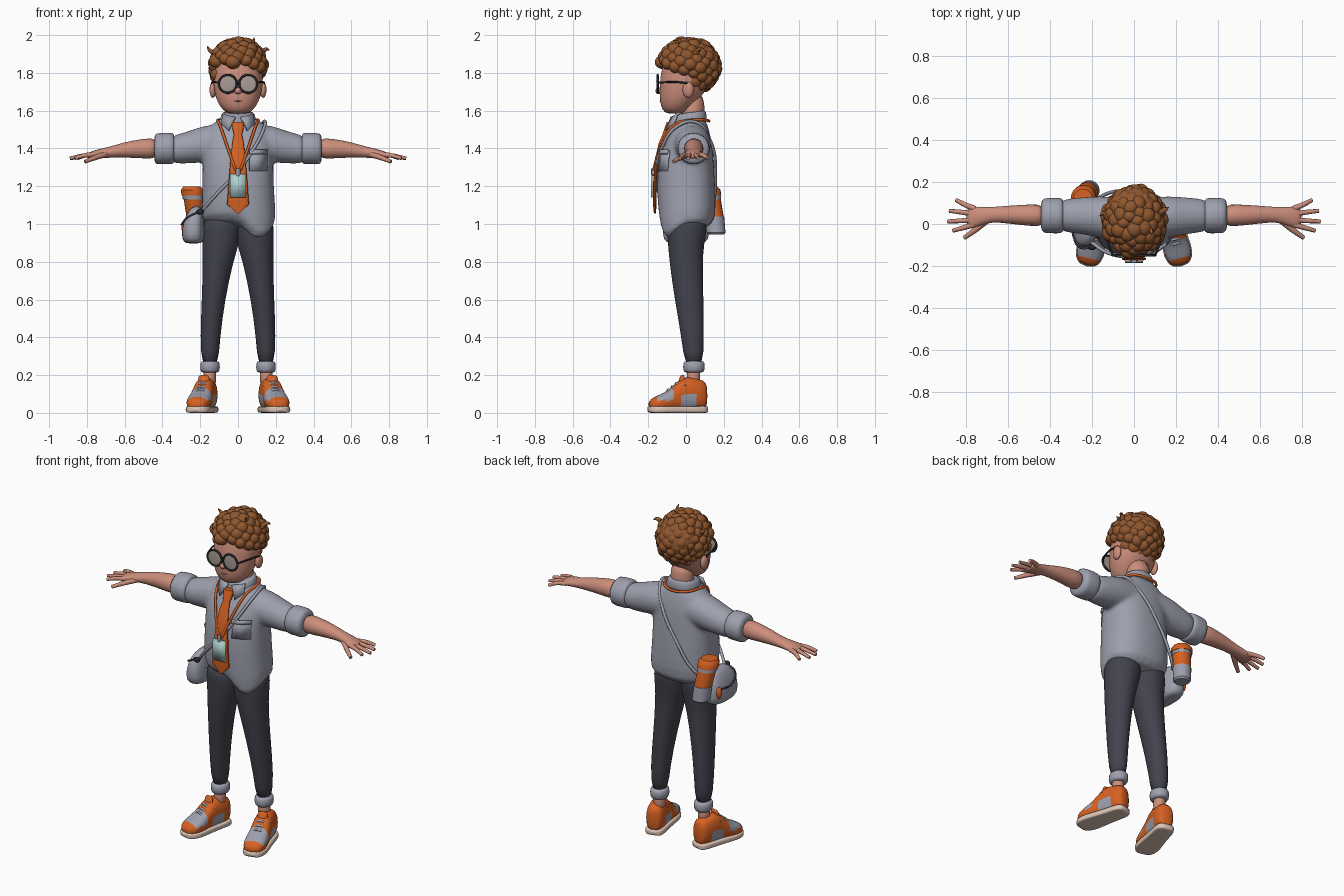
import bpy, bmesh, math, random
from mathutils import Matrix, Vector

if "Cube" in bpy.data.objects:
    bpy.data.objects.remove(bpy.data.objects["Cube"])
random.seed(4)


def material(name, *rgb):
    m = bpy.data.materials.new(name)
    m.diffuse_color = (*rgb, 1)
    m.use_nodes = True
    m.node_tree.nodes["Principled BSDF"].inputs["Base Color"].default_value = (*rgb, 1)
    return m


SKIN = material("warm skin", .60, .27, .20)
HAIR = material("auburn hair", .28, .095, .028)
GREY = material("grey cloth", .34, .35, .42)
DARK = material("charcoal trousers", .055, .055, .075)
ORANGE = material("bright orange", .68, .12, .016)
SOLE = material("cream rubber", .72, .56, .47)
BADGE = material("pale teal", .43, .62, .62)
BLACK = material("black frame", .02, .02, .02)
LENS = material("lens tint", .40, .33, .31)
LIP = material("lip", .36, .13, .10)


def loft(bm, axis, rings, n=20, p=2.0):
    """Skin superellipse rings (x, y, z, half width, half depth) along an axis."""
    loops = []
    for x, y, z, a, b in rings:
        loop = []
        for i in range(n):
            t = math.tau * i / n
            c, s = math.cos(t), math.sin(t)
            u = math.copysign(abs(c) ** (2 / p), c) * a
            v = math.copysign(abs(s) ** (2 / p), s) * b
            off = {"x": (0, u, v), "y": (u, 0, v), "z": (u, v, 0)}[axis]
            loop.append(bm.verts.new(Vector((x, y, z)) + Vector(off)))
        loops.append(loop)
    for lo, hi in zip(loops, loops[1:]):
        for i in range(n):
            j = (i + 1) % n
            bm.faces.new((lo[i], lo[j], hi[j], hi[i]))
    bm.faces.new(loops[0])
    bm.faces.new(loops[-1])
    return loops


def finish(name, bm, mat, sub=0, place=None):
    if place:
        bm.transform(place)
    bmesh.ops.recalc_face_normals(bm, faces=bm.faces)
    me = bpy.data.meshes.new(name)
    bm.to_mesh(me)
    bm.free()
    me.materials.append(mat)
    for f in me.polygons:
        f.use_smooth = True
    if not sub:
        me.set_sharp_from_angle(angle=math.radians(40))
    ob = bpy.data.objects.new(name, me)
    bpy.context.collection.objects.link(ob)
    if sub:
        ob.modifiers.new("Smooth form", "SUBSURF").levels = sub
        ob.modifiers["Smooth form"].render_levels = sub
    return ob


def part(name, mat, axis, rings, n=20, p=2.0, sub=1, place=None):
    bm = bmesh.new()
    loft(bm, axis, rings, n, p)
    return finish(name, bm, mat, sub, place)


def blob(bm, loc, size, rot=None):
    m = Matrix.Translation(loc) @ (rot or Matrix()) @ Matrix.Diagonal((*size, 1))
    bmesh.ops.create_uvsphere(bm, u_segments=18, v_segments=12, radius=1, matrix=m)


def ball(name, mat, loc, size):
    bm = bmesh.new()
    blob(bm, loc, size)
    return finish(name, bm, mat)


def tube(name, mat, paths, r, place=None, tip=1.0, cyclic=False):
    cu = bpy.data.curves.new(name, "CURVE")
    cu.dimensions = "3D"
    cu.bevel_depth, cu.bevel_resolution, cu.resolution_u = r, 2, 8
    cu.use_fill_caps = True
    for path in paths:
        sp = cu.splines.new("BEZIER")
        sp.bezier_points.add(len(path) - 1)
        sp.use_cyclic_u = cyclic
        for i, (pt, co) in enumerate(zip(sp.bezier_points, path)):
            pt.co = (place or Matrix()) @ Vector(co)
            pt.handle_left_type = pt.handle_right_type = "AUTO"
            pt.radius = 1 + (tip - 1) * i / (len(path) - 1)
    cu.materials.append(mat)
    ob = bpy.data.objects.new(name, cu)
    bpy.context.collection.objects.link(ob)
    return ob


def plate(name, mat, quads, thick=.008, place=None):
    bm = bmesh.new()
    for q in quads:
        bm.faces.new([bm.verts.new(c) for c in q])
    bmesh.ops.remove_doubles(bm, verts=bm.verts, dist=.0001)
    ob = finish(name, bm, mat, 0, place)
    mod = ob.modifiers.new("Thickness", "SOLIDIFY")
    mod.thickness, mod.offset = thick, 0
    return ob


# Shirt: torso with a slanted hem and a through-running sleeve, fused
def hem(x, y):
    front = min(max(-y / .12, 0), 1)
    slope = min(max((x - .01) / .11, 0), 1)
    return .965 + front * (.045 - .155 * slope)


bm = bmesh.new()
torso = loft(bm, "z", [
    (.008, .005, .97, .2, .145), (.003, .005, 1.08, .196, .153), (0, 0, 1.2, .19, .156),
    (0, 0, 1.33, .187, .146), (0, .01, 1.42, .19, .13), (0, .02, 1.49, .18, .105),
    (0, .025, 1.535, .13, .085), (0, .03, 1.57, .08, .065)], 28, 2.4)
for v in torso[0]:
    v.co.z = hem(v.co.x, v.co.y)
for v in torso[1]:
    v.co.z += (hem(v.co.x, v.co.y) - .97) * .5
half = [(.36, .04, 1.395, .06, .06), (.34, .04, 1.395, .08, .078), (.26, .04, 1.405, .087, .086),
        (.18, .035, 1.425, .1, .1), (.08, .03, 1.43, .1, .1)]
loft(bm, "x", half + [(-r[0], *r[1:]) for r in reversed(half)])
shirt = finish("shirt", bm, GREY, 1)
fuse = shirt.modifiers.new("Fuse", "REMESH")
fuse.mode, fuse.voxel_size, fuse.use_smooth_shade = "VOXEL", .011, True
shirt.modifiers.new("Soften", "SMOOTH").iterations = 7

for side, tag in ((1, "left"), (-1, "right")):
    flip = Matrix.Diagonal((side, 1, 1, 1))
    # Sleeve cuff, forearm and hand
    part(tag + "_sleeve_cuff", GREY, "x", [
        (.335, .04, 1.4, .07, .07), (.343, .04, 1.4, .087, .086), (.39, .04, 1.4, .085, .083),
        (.436, .04, 1.398, .086, .086), (.445, .04, 1.398, .06, .06)], place=flip)
    part(tag + "_forearm", SKIN, "x", [
        (.42, .04, 1.4, .055, .058), (.5, .042, 1.4, .052, .053), (.6, .045, 1.393, .043, .041),
        (.68, .045, 1.38, .035, .029), (.73, .038, 1.373, .045, .026),
        (.78, .03, 1.364, .054, .02), (.8, .03, 1.36, .04, .012)], place=flip)
    tube(tag + "_fingers", SKIN, [
        [(.76, .03 + k * .5, 1.367), (.81, .03 + k * .75, 1.363), (x, .03 + k, 1.348)]
        for k, x in ((.085, .85), (.033, .882), (-.018, .89), (-.062, .865))], .0145, flip, .65)
    tube(tag + "_thumb", SKIN, [[(.7, .02, 1.37), (.76, -.03, 1.35), (.81, -.066, 1.33)]],
         .017, flip, .6)
    # Trouser leg, turn-up and ankle
    part(tag + "_trouser_leg", DARK, "z", [
        (.148, .042, .24, .045, .05), (.148, .036, .4, .053, .06), (.13, .016, .6, .062, .077),
        (.106, 0, .8, .081, .089), (.092, 0, .89, .098, .096), (.088, .005, .97, .104, .107),
        (.085, .005, 1.05, .1, .11)], place=flip)
    part(tag + "_turn_up", GREY, "z", [
        (.148, .042, .212, .04, .045), (.148, .042, .22, .053, .058), (.148, .042, .268, .053, .059),
        (.148, .042, .276, .04, .045)], place=flip)
    part(tag + "_ankle", SKIN, "z", [(.15, .04, z, .034, .036) for z in (.14, .18, .25)], place=flip)

    # High-top shoe, toes turned out
    turn = flip @ Matrix.Translation((.175, .005, 0)) @ Matrix.Rotation(math.radians(14), 4, "Z")
    shoe = part(tag + "_shoe", ORANGE, "y", [
        (0, .108, .09, .03, .06), (0, .09, .096, .05, .078), (0, .04, .1, .056, .084),
        (0, -.01, .102, .056, .09), (0, -.045, .092, .056, .08), (0, -.085, .072, .06, .058),
        (0, -.13, .058, .066, .045), (0, -.175, .05, .06, .036), (0, -.208, .04, .035, .022)],
        24, 2.5, 1, turn)
    shoe.data.materials.append(GREY)
    back = turn.inverted()
    for f in shoe.data.polygons:
        c = back @ f.center
        vamp = -.18 < c.y < -.09 and c.z > .065
        flank = -.05 < c.y < .02 and c.z < .11
        f.material_index = int(vamp or flank)
    part(tag + "_sole", SOLE, "y", [
        (0, .112, .018, .035, .018), (0, .09, .018, .056, .018), (0, .02, .018, .058, .018),
        (0, -.06, .018, .062, .018), (0, -.13, .018, .071, .018), (0, -.18, .018, .064, .018),
        (0, -.214, .018, .035, .018)], 24, 5, 1, turn)
    tube(tag + "_laces", GREY, [
        [(-.048, y + .012, z - .03), (0, y, z + .006), (.048, y + .012, z - .03)]
        for y, z in ((-.035, .172), (-.058, .152), (-.08, .134), (-.102, .117))], .0065, turn)
    part(tag + "_tongue", ORANGE, "z", [
        (0, -.035, .14, .03, .016), (0, -.028, .18, .033, .014), (0, -.022, .203, .026, .009)],
        place=turn)

    # Ear, spectacle rim, lens and temple
    ball(tag + "_ear", SKIN, (side * .133, .012, 1.71), (.018, .03, .042))
    ring = [(.054 + .047 * math.cos(t), -.15, 1.742 + .047 * math.sin(t))
            for t in (math.tau * i / 10 for i in range(10))]
    tube(tag + "_rim", BLACK, [ring], .006, flip, cyclic=True)
    ball(tag + "_lens", LENS, (side * .054, -.15, 1.742), (.046, .004, .046))
    tube(tag + "_temple", BLACK, [[(.102, -.149, 1.748), (.132, -.06, 1.752), (.14, .01, 1.745)]],
         .005, flip)
    # Collar wing
    plate(tag + "_collar_wing", GREY, [[(.012, -.078, 1.565), (.08, -.045, 1.58),
                                       (.088, -.065, 1.53), (.05, -.105, 1.495)]], .01, flip)

# Head and neck
part("head", SKIN, "z", [
    (0, -.055, 1.583, .045, .045), (0, -.055, 1.6, .08, .07), (0, -.042, 1.645, .11, .097),
    (0, -.018, 1.7, .128, .123), (0, 0, 1.78, .134, .138), (0, .01, 1.86, .125, .13),
    (0, .01, 1.92, .08, .09)], 24, 2.1)
part("neck", SKIN, "z", [(0, .035, z, .068, .064) for z in (1.5, 1.58, 1.7)])
ball("nose", SKIN, (0, -.142, 1.705), (.021, .02, .018))
tube("mouth", LIP, [[(-.035, -.127, 1.658), (0, -.136, 1.65), (.035, -.127, 1.658)]], .0035)
tube("spectacle_bridge", BLACK, [[(-.01, -.15, 1.75), (0, -.153, 1.756), (.01, -.15, 1.75)]], .005)

# Curly hair: a cap covered with rounded locks above the hairline
bm = bmesh.new()
blob(bm, (0, .045, 1.84), (.138, .138, .135))
count = 120
for i in range(count):
    h = 1 - 2 * (i + .5) / count
    r, t = math.sqrt(1 - h * h), i * math.pi * (3 - math.sqrt(5))
    c = Vector((.124 * r * math.cos(t), .015 + .142 * r * math.sin(t), 1.835 + .126 * h))
    hairline = 1.85 if c.y < -.06 else 1.79 if c.y < .035 else 1.70
    if c.z > hairline:
        s = random.uniform(.032, .042)
        spin = Matrix.Rotation(random.uniform(0, math.pi), 4, "Z")
        blob(bm, c, (s, s * random.uniform(.8, 1.1), s * .9), spin)
finish("curly_hair", bm, HAIR)
tube("hair_tufts", HAIR, [
    [(.05, -.02, 1.94), (.08, -.03, 1.965), (.085, -.05, 1.985)],
    [(.12, .05, 1.9), (.15, .07, 1.925), (.165, .08, 1.92)],
    [(-.12, .03, 1.9), (-.15, .05, 1.92), (-.162, .04, 1.94)]], .018, tip=.15)

# Collar, tie, lanyard and badge
lean = Matrix.Identity(4)
lean[2][1] = .15
part("collar", GREY, "z", [
    (0, .02, 1.51, .095, .09), (0, .02, 1.54, .1, .092), (0, .02, 1.58, .088, .086),
    (0, .022, 1.59, .08, .078)], 24, 2.2, 1, lean)
part("tie", ORANGE, "z", [
    (0, -.164, 1.055, .006, .006), (0, -.166, 1.105, .058, .009), (0, -.165, 1.22, .05, .009),
    (0, -.156, 1.34, .04, .009), (0, -.134, 1.43, .03, .01), (0, -.112, 1.475, .021, .012),
    (0, -.104, 1.49, .026, .016), (0, -.086, 1.54, .034, .016)], 16, 3, 0)
right_half = [(.012, -.172, 1.285), (.06, -.132, 1.42), (.096, -.06, 1.525), (.107, .025, 1.55),
              (.075, .1, 1.55)]
tube("lanyard", ORANGE, [right_half + [(0, .122, 1.545)]
                         + [(-x, y, z) for x, y, z in reversed(right_half)]], .0075)
plate("badge", BADGE, [[(-.042, -.182, 1.14), (.042, -.182, 1.14),
                        (.042, -.18, 1.265), (-.042, -.18, 1.265)]])
part("badge_clip", GREY, "z", [(0, -.178, z, .012, .007) for z in (1.255, 1.295)], 12, 4, 0)

# Chest pocket with a stitched flap edge
bends = [(.06, -.146), (.11, -.13), (.155, -.096)]
for name, low, high, out in (("chest_pocket", 1.28, 1.39, 0), ("pocket_hem", 1.37, 1.392, .004)):
    plate(name, GREY, [[(a, b - out, low), (c, d - out, low), (c, d - out + .008, high),
                        (a, b - out + .008, high)] for (a, b), (c, d) in zip(bends, bends[1:])])

# Shoulder bag, strap, buckle and tag
part("shoulder_bag", GREY, "z", [
    (-.235, 0, .895, .04, .09), (-.238, 0, .915, .06, .122), (-.238, 0, .98, .06, .125),
    (-.23, 0, 1.05, .047, .11), (-.218, 0, 1.1, .022, .06)], 24, 2.6)
tube("bag_strap", GREY, [[
    (-.2, -.09, 1.06), (-.13, -.135, 1.14), (0, -.156, 1.28), (.09, -.125, 1.41),
    (.14, -.05, 1.515), (.135, .05, 1.54), (.08, .125, 1.45), (-.05, .156, 1.25),
    (-.15, .135, 1.1), (-.21, .09, 1.05)]], .009)
tube("bag_flap_edge", DARK, [[(-.19, -.1, 1.07), (-.26, -.1, 1.04), (-.297, -.02, 1.0),
                              (-.295, .07, 1.0)]], .005)
ball("bag_buckle", BLACK, (-.2, -.112, 1.065), (.02, .012, .016))
ball("bag_tag", ORANGE, (-.285, .085, .98), (.014, .02, .035))

# Drinks bottle, leaning back at the base
part("bottle_base", GREY, "z", [(-.213, .16, .945, .04, .04), (-.214, .159, .955, .05, .05),
                                (-.222, .15, 1.04, .052, .052)], sub=0)
part("bottle_body", ORANGE, "z", [(-.222, .15, 1.035, .05, .05), (-.236, .13, 1.14, .053, .053)], sub=0)
part("bottle_band", GREY, "z", [(-.236, .13, 1.13, .056, .056), (-.239, .127, 1.152, .056, .056)], sub=0)
part("bottle_lid", ORANGE, "z", [(-.239, .127, 1.15, .06, .06), (-.242, .123, 1.18, .06, .06),
                                 (-.244, .121, 1.198, .046, .046)], sub=0)
